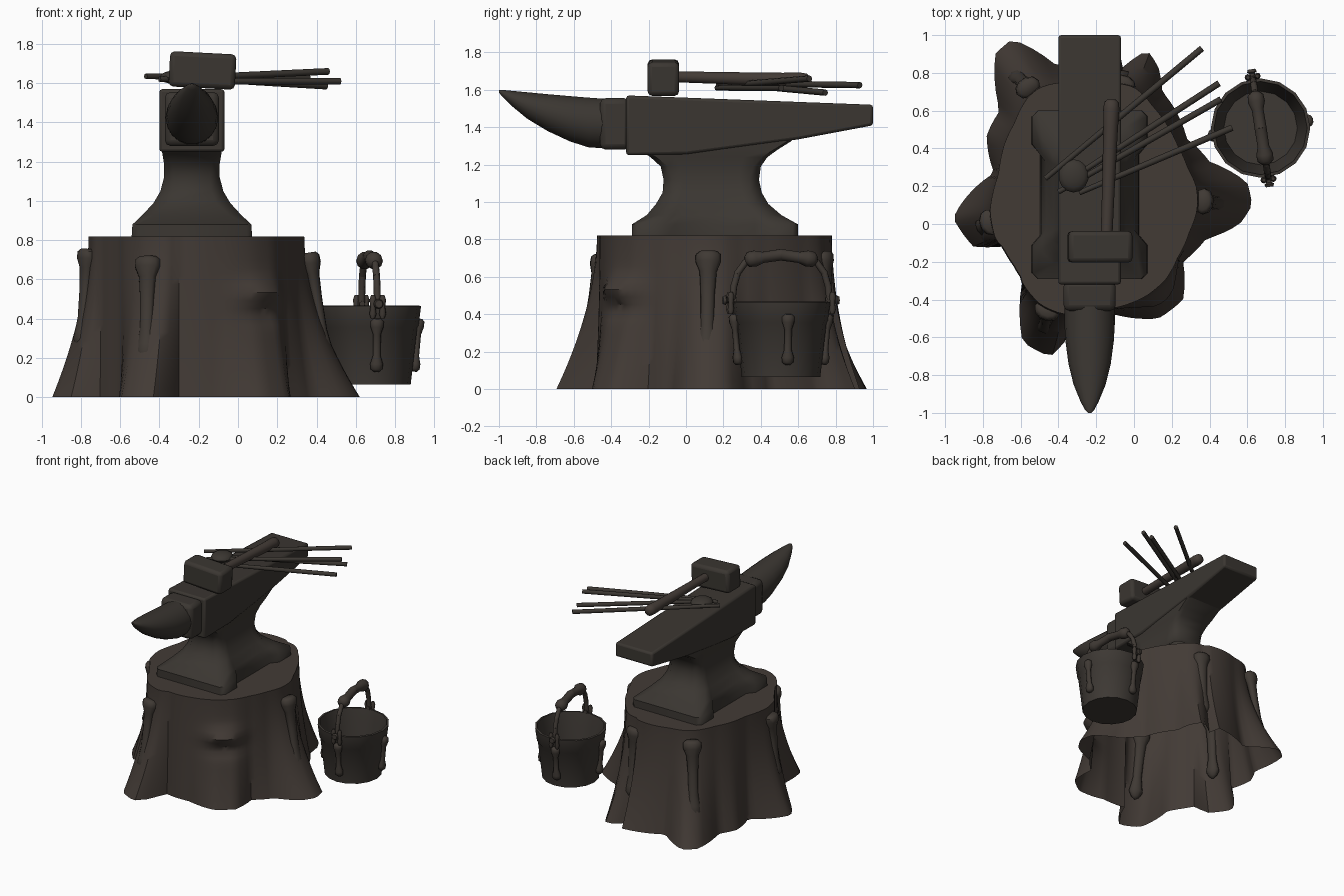
import bpy, bmesh, math
from mathutils import Vector, Matrix

if "Cube" in bpy.data.objects:
    bpy.data.objects.remove(bpy.data.objects["Cube"])


def material(name, rgb):
    m = bpy.data.materials.new(name)
    m.diffuse_color = (*rgb, 1)
    m.use_nodes = True
    m.node_tree.nodes["Principled BSDF"].inputs["Base Color"].default_value = m.diffuse_color
    return m


WOOD = material("stump wood", (0.055, 0.043, 0.036))
IRON = material("dark iron", (0.043, 0.037, 0.031))
BONE = material("dark bone", (0.050, 0.041, 0.034))
PAIL = material("bucket wood", (0.047, 0.040, 0.034))


def finish(name, bm, mat, bevel=0, angle=40):
    bmesh.ops.recalc_face_normals(bm, faces=bm.faces)
    me = bpy.data.meshes.new(name)
    bm.to_mesh(me)
    bm.free()
    me.materials.append(mat)
    ob = bpy.data.objects.new(name, me)
    bpy.context.collection.objects.link(ob)
    if bevel:
        b = ob.modifiers.new("bevel", 'BEVEL')
        b.width, b.segments, b.limit_method = bevel, 2, 'ANGLE'
    bpy.ops.object.select_all(action='DESELECT')
    ob.select_set(True)
    bpy.context.view_layer.objects.active = ob
    bpy.ops.object.shade_smooth_by_angle(angle=math.radians(angle))
    return ob


def loft(name, rings, mat, cap0=True, cap1=True, bevel=0, angle=40):
    bm = bmesh.new()
    vs = [[bm.verts.new(p) for p in r] for r in rings]
    n = len(vs[0])
    for a, b in zip(vs, vs[1:]):
        for i in range(n):
            j = (i + 1) % n
            bm.faces.new((a[i], a[j], b[j], b[i]))
    if cap0:
        bm.faces.new(vs[0])
    if cap1:
        bm.faces.new(vs[-1])
    return finish(name, bm, mat, bevel, angle)


def tube(name, p0, p1, stations, mat, out=(0, 0, 1), depth=1.0, n=10):
    """Turned shape along p0-p1; stations are (fraction, radius)."""
    p0, p1 = Vector(p0), Vector(p1)
    d = (p1 - p0).normalized()
    side = d.cross(Vector(out)).normalized()
    up = side.cross(d)
    rings = []
    for t, r in stations:
        c = p0.lerp(p1, t)
        rings.append([c + side * r * math.cos(2 * math.pi * k / n)
                      + up * r * depth * math.sin(2 * math.pi * k / n) for k in range(n)])
    return loft(name, rings, mat, angle=50)


def bone(name, p0, p1, r, out, depth=0.75):
    """Bone with a wide top knuckle and a smaller pointed end."""
    st = [(-.03, r * .7), (0, r), (.07, r * 1.02), (.17, r * .68), (.4, r * .55), (.7, r * .52),
          (.84, r * .7), (.92, r * .82), (1, r * .5), (1.04, r * .15)]
    return tube(name, p0, p1, st, BONE, out, depth)


def box(name, lo, hi, mat, bevel, rot_y=0):
    lo, hi = Vector(lo), Vector(hi)
    bm = bmesh.new()
    bmesh.ops.create_cube(bm, size=1)
    bm.transform(Matrix.Translation((lo + hi) / 2) @ Matrix.Rotation(rot_y, 4, 'Y')
                 @ Matrix.Diagonal((*(hi - lo), 1)))
    return finish(name, bm, mat, bevel)


# Stump: root outline at the ground blends up into a rounded top, open underneath
CX, CY, H = -0.20, 0.17, 0.82
roots = [(-.45, -.70), (-.59, -.625), (-.59, -.3), (-.64, -.22), (-.7, -.12), (-.85, -.12), (-.957, .03),
         (-.92, .1), (-.74, .27), (-.78, .47), (-.71, .6), (-.735, .9), (-.65, .975), (-.6, .96),
         (-.4, .83), (-.06, .83), (-.05, .93), (.07, .92), (.13, .83), (.15, .7), (.28, .45),
         (.4, .33), (.6, .22), (.625, .1), (.56, 0), (.38, -.08), (.26, -.2), (.26, -.4),
         (.13, -.5), (-.1, -.48), (-.31, -.47), (-.39, -.675)]
polar = sorted((math.atan2(y - CY, x - CX) % (2 * math.pi), math.hypot(x - CX, y - CY)) for x, y in roots)
polar = [(polar[-1][0] - 2 * math.pi, polar[-1][1])] + polar + [(polar[0][0] + 2 * math.pi, polar[0][1])]


def root_radius(a):
    for (a0, r0), (a1, r1) in zip(polar, polar[1:]):
        if a0 <= a <= a1:
            return r0 + (r1 - r0) * (a - a0) / max(a1 - a0, 1e-6)
    return polar[0][1]


rings = []
SEG, ROWS = 120, 20
for k in range(ROWS + 1):
    z = H * k / ROWS
    w = (1 - k / ROWS) ** 1.8
    ring = []
    for i in range(SEG):
        a = 2 * math.pi * i / SEG
        rb = root_radius(a)
        rt = .535 + .085 * math.sin(a) ** 2 + .13 * (rb - .7) - .045 * math.cos(a - math.radians(45)) ** 3
        rt = min(rt, rb - .005)
        r = rt + (rb - rt) * w
        # knot with a brow on the front right
        da = (a - math.radians(302)) / .2
        g = math.exp(-da * da)
        r += g * (.06 * math.exp(-((z - .53) / .06) ** 2) - .03 * math.exp(-((z - .43) / .05) ** 2))
        ring.append((CX + r * math.cos(a), CY + r * math.sin(a), z))
    rings.append(ring)
loft("stump", rings, WOOD, cap0=False)

# Bones set into the stump
for i, (p0, p1) in enumerate([((.365, .12, .72), (.455, .11, .18)), ((-.06, .735, .72), (-.05, .775, .2)),
                              ((-.56, .72, .74), (-.62, .785, .18)), ((-.765, .01, .74), (-.80, -.01, .26)),
                              ((-.46, -.455, .70), (-.47, -.545, .19))]):
    bone("stump_bone_%d" % i, p0, p1, .068, (p0[0] - CX, p0[1] - CY, 0))

# Anvil foot and waist
AX = -0.235


def foot_section(z, y0, y1, hw, c, notch):
    L = y1 - y0
    half = [(hw - c, y0), (hw, y0 + c), (hw, y0 + .2 * L), (hw - notch, y0 + .26 * L),
            (hw - notch, y1 - .26 * L), (hw, y1 - .2 * L), (hw, y1 - c), (hw - c, y1)]
    return [(AX + x, y, z) for x, y in half] + [(AX - x, y, z) for x, y in reversed(half)]


loft("anvil_foot", [foot_section(*s) for s in [
    (.80, -.29, .60, .308, .03, .045), (.88, -.29, .60, .303, .03, .045), (.93, -.21, .51, .25, .06, .02),
    (.99, -.16, .44, .195, .07, .005), (1.05, -.125, .405, .16, .06, 0), (1.12, -.12, .39, .142, .05, 0),
    (1.19, -.135, .40, .142, .04, 0), (1.24, -.19, .435, .15, .03, 0), (1.28, -.25, .49, .157, .02, 0),
    (1.33, -.28, .57, .160, .02, 0)]], IRON, angle=50)

# Anvil body with tapering heel
side = [(-.32, 1.25), (-.32, 1.57), (1, 1.52), (1, 1.41), (.6, 1.335), (.3, 1.295), (0, 1.255)]
loft("anvil_body", [[(AX + s * .166, y, z) for y, z in side] for s in (-1, 1)], IRON, bevel=.015)
box("anvil_collar", (AX - .138, -.46, 1.28), (AX + .138, -.30, 1.555), IRON, .03)

# Anvil horn
horn = []
for y, hw, zb, zt in [(-.42, .132, 1.285, 1.553), (-.52, .134, 1.29, 1.56), (-.62, .128, 1.322, 1.568),
                      (-.74, .112, 1.378, 1.578), (-.85, .085, 1.445, 1.588), (-.94, .048, 1.52, 1.596),
                      (-.985, .024, 1.566, 1.6), (-1, .008, 1.586, 1.598)]:
    horn.append([(AX + hw * math.cos(t), y, (zb + zt) / 2 + (zt - zb) / 2 * math.sin(t))
                 for t in [2 * math.pi * k / 18 for k in range(18)]])
loft("anvil_horn", horn, IRON)

# Hammer
box("hammer_head", (-.35, -.205, 1.575), (-.012, -.037, 1.755), IRON, .024, math.radians(3))
tube("hammer_handle", (-.145, -.06, 1.67), (-.118, .66, 1.65),
     [(0, .031), (.3, .033), (.8, .039), (.93, .043), (.98, .038), (1, .02)], WOOD)

# Rods lying across the anvil, one with a round ladle end
for i, (p0, p1) in enumerate([((-.47, .24, 1.635), (.36, .93, 1.625)), ((-.30, .26, 1.63), (.45, .745, 1.585)),
                              ((-.40, .17, 1.62), (.46, .66, 1.66)), ((-.29, .165, 1.61), (.52, .51, 1.61))]):
    tube("rod_%d" % i, p0, p1, [(0, .014), (.5, .017), (1, .017)], IRON, n=8)
bm = bmesh.new()
bmesh.ops.create_uvsphere(bm, u_segments=14, v_segments=8, radius=1)
bm.transform(Matrix.Translation((-.32, .255, 1.63)) @ Matrix.Diagonal((.08, .088, .035, 1)))
finish("ladle_end", bm, IRON)

# Bucket
BX, BY = .670, .508
loft("bucket", [[(BX + r * math.cos(math.tau * k / 16), BY + r * math.sin(math.tau * k / 16), z)
                 for k in range(16)] for r, z in
                [(.21, .065), (.243, .355), (.25, .365), (.263, .465), (.247, .467), (.228, .36), (.195, .085)]], PAIL)

# Bucket handle, lugs and side bones
ux, uy = -.153, .988


def at(s, z, q=0):
    return Vector((BX + ux * s + uy * q, BY + uy * s - ux * q, z))


for s in (-1, 1):
    path = [(.265, .46), (.255, .55), (.235, .62), (.195, .675), (.15, .705)]
    for i, (a, b) in enumerate(zip(path, path[1:])):
        tube("bucket_bail_%d" % i, at(s * a[0], a[1]), at(s * b[0], b[1]), [(-.08, .018), (1.08, .018)],
             BONE, (uy, -ux, 0), n=8)
    for q in (-.025, .025):
        tube("bucket_lug", at(s * .275, .40, q), at(s * .275, .52, q),
             [(0, .01), (.2, .018), (.5, .013), (.8, .018), (1, .01)], BONE, (ux, uy, 0), n=8)
    tube("bucket_pin", at(s * .24, .475), at(s * .315, .475), [(0, .015), (.7, .015), (.8, .026), (1, .02)],
         BONE, n=8)
    # grip bone, slightly arched in two halves
    tube("bucket_grip", at(0, .718), at(s * .195, .69),
         [(-.02, .032), (.5, .031), (.72, .045), (.9, .042), (1, .02)], BONE)
for k in range(4):
    a = math.atan2(uy, ux) + k * math.pi / 2
    d = Vector((math.cos(a), math.sin(a), 0))
    c = Vector((BX, BY, 0))
    tube("bucket_bone_%d" % k, c + d * .257 + Vector((0, 0, .40)), c + d * .232 + Vector((0, 0, .13)),
         [(0, .018), (.05, .034), (.15, .034), (.3, .02), (.7, .02), (.85, .033), (.95, .031), (1, .015)],
         BONE, d, .8)
